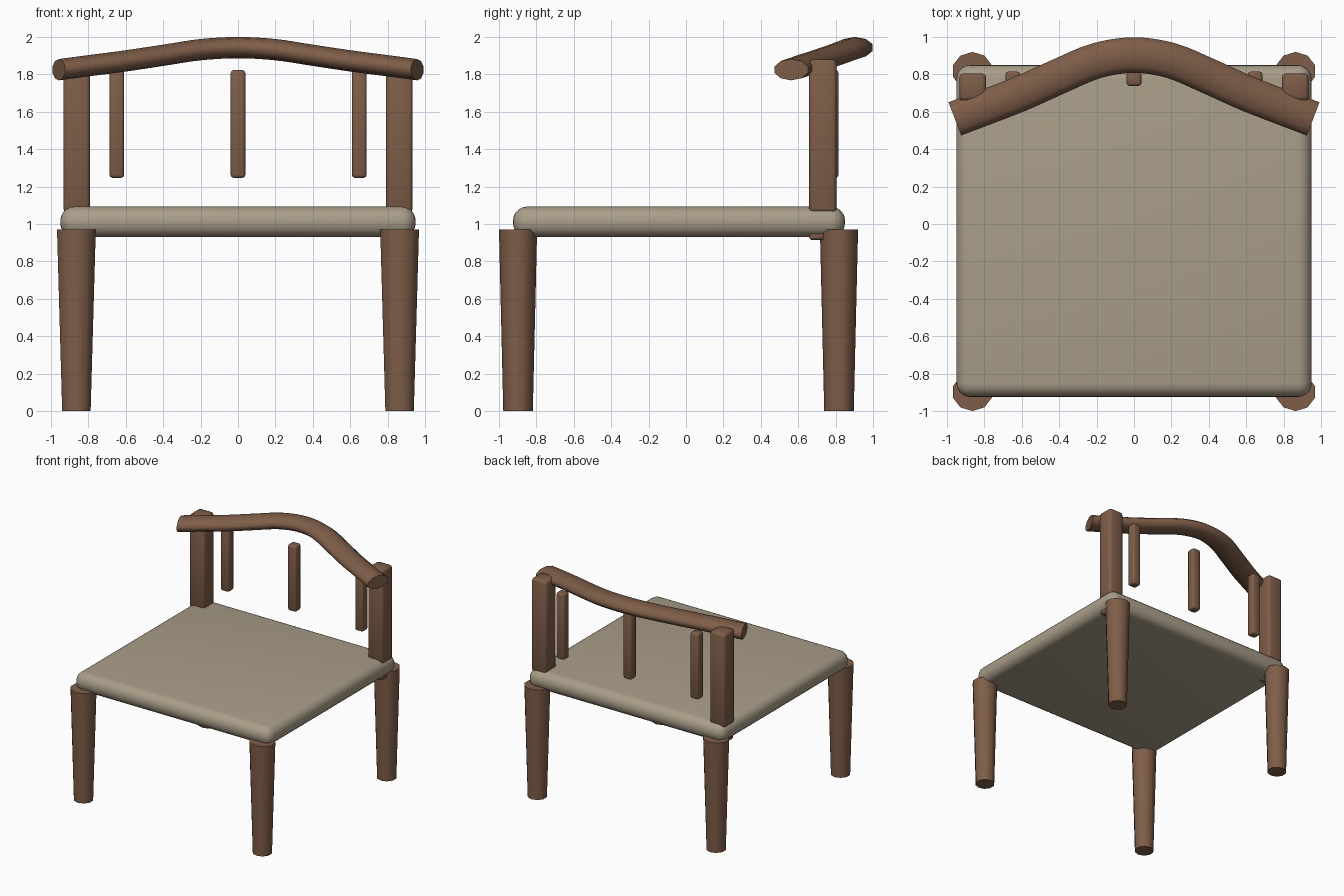
import bpy, bmesh, math
from mathutils import Vector

if "Cube" in bpy.data.objects:
    bpy.data.objects.remove(bpy.data.objects["Cube"])


def material(name, color):
    m = bpy.data.materials.new(name)
    m.diffuse_color = (*color, 1)
    m.use_nodes = True
    m.node_tree.nodes["Principled BSDF"].inputs["Base Color"].default_value = m.diffuse_color
    return m


WOOD = material("wood", (0.21, 0.11, 0.065))
CUSHION = material("cushion", (0.40, 0.34, 0.25))


def finish(bm, name, mat, angle=50):
    bmesh.ops.recalc_face_normals(bm, faces=bm.faces)
    me = bpy.data.meshes.new(name)
    bm.to_mesh(me)
    bm.free()
    ob = bpy.data.objects.new(name, me)
    bpy.context.collection.objects.link(ob)
    me.materials.append(mat)
    bpy.ops.object.select_all(action='DESELECT')
    ob.select_set(True)
    bpy.context.view_layer.objects.active = ob
    bpy.ops.object.shade_smooth_by_angle(angle=math.radians(angle))
    return ob


def rounded_box(name, lo, hi, radius, segments, mat):
    bm = bmesh.new()
    bmesh.ops.create_cube(bm, size=1)
    for v in bm.verts:
        v.co = Vector([lo[i] if v.co[i] < 0 else hi[i] for i in range(3)])
    bmesh.ops.bevel(bm, geom=bm.edges[:], offset=radius, offset_type='OFFSET',
                    segments=segments, profile=0.5, affect='EDGES')
    return finish(bm, name, mat)


def ring(bm, centre, u, v, n=10):
    # ring of vertices with half-axes u and v, first vertex along v
    return [bm.verts.new(centre + u * math.sin(a) + v * math.cos(a))
            for a in (2 * math.pi * i / n for i in range(n))]


def loft(bm, rings):
    n = len(rings[0])
    for a, b in zip(rings, rings[1:]):
        for i in range(n):
            bm.faces.new((a[i], a[(i + 1) % n], b[(i + 1) % n], b[i]))
    bm.faces.new(rings[0])
    bm.faces.new(rings[-1])


def leg(name, x, y):
    bm = bmesh.new()
    loft(bm, [ring(bm, Vector((x, y, z)), Vector((rx, 0, 0)), Vector((0, ry, 0)))
              for z, rx, ry in ((0, 0.08, 0.079), (0.97, 0.109, 0.102))])
    finish(bm, name, WOOD)


# Seat cushion
rounded_box("seat", (-0.95, -0.925, 0.93), (0.95, 0.85, 1.093), 0.075, 5, CUSHION)

# Legs, back posts and small brackets on both sides
for side, s in (("left", -1), ("right", 1)):
    leg(f"front_leg_{side}", s * 0.864, -0.898)
    leg(f"rear_leg_{side}", s * 0.864, 0.818)
    cx = s * 0.862
    rounded_box(f"back_post_{side}", (cx - 0.072, 0.658, 1.06), (cx + 0.072, 0.805, 1.88),
                0.022, 2, WOOD)
    rounded_box(f"bracket_{side}", (cx - 0.06, 0.66, 0.915), (cx + 0.06, 0.75, 0.957),
                0.01, 1, WOOD)

# Back spindles
for name, x in (("left", -0.648), ("middle", 0), ("right", 0.648)):
    rounded_box(f"spindle_{name}", (x - 0.039, 0.738, 1.247), (x + 0.039, 0.815, 1.823),
                0.015, 2, WOOD)

# Curved top rail: half path mirrored, smoothed with Catmull-Rom
half = [(0, 0.903, 1.943), (0.2, 0.873, 1.932), (0.4, 0.79, 1.902),
        (0.6, 0.7, 1.872), (0.8, 0.622, 1.846), (0.958, 0.562, 1.825)]
pts = [Vector((-x, y, z)) for x, y, z in half[:0:-1]] + [Vector(p) for p in half]
ext = [2 * pts[0] - pts[1]] + pts + [2 * pts[-1] - pts[-2]]
path = []
for p0, p1, p2, p3 in zip(ext, ext[1:], ext[2:], ext[3:]):
    for t in (0, 0.25, 0.5, 0.75):
        path.append(0.5 * (2 * p1 + (p2 - p0) * t + (2 * p0 - 5 * p1 + 4 * p2 - p3) * t * t
                           + (3 * p1 - p0 - 3 * p2 + p3) * t ** 3))
path.append(pts[-1])
bm = bmesh.new()
rings = []
for i, p in enumerate(path):
    d = path[min(i + 1, len(path) - 1)] - path[max(i - 1, 0)]
    across = Vector((-d.y, d.x, 0)).normalized() * 0.1
    rings.append(ring(bm, p, across, Vector((0, 0, 0.057))))
loft(bm, rings)
finish(bm, "top_rail", WOOD, 60)
